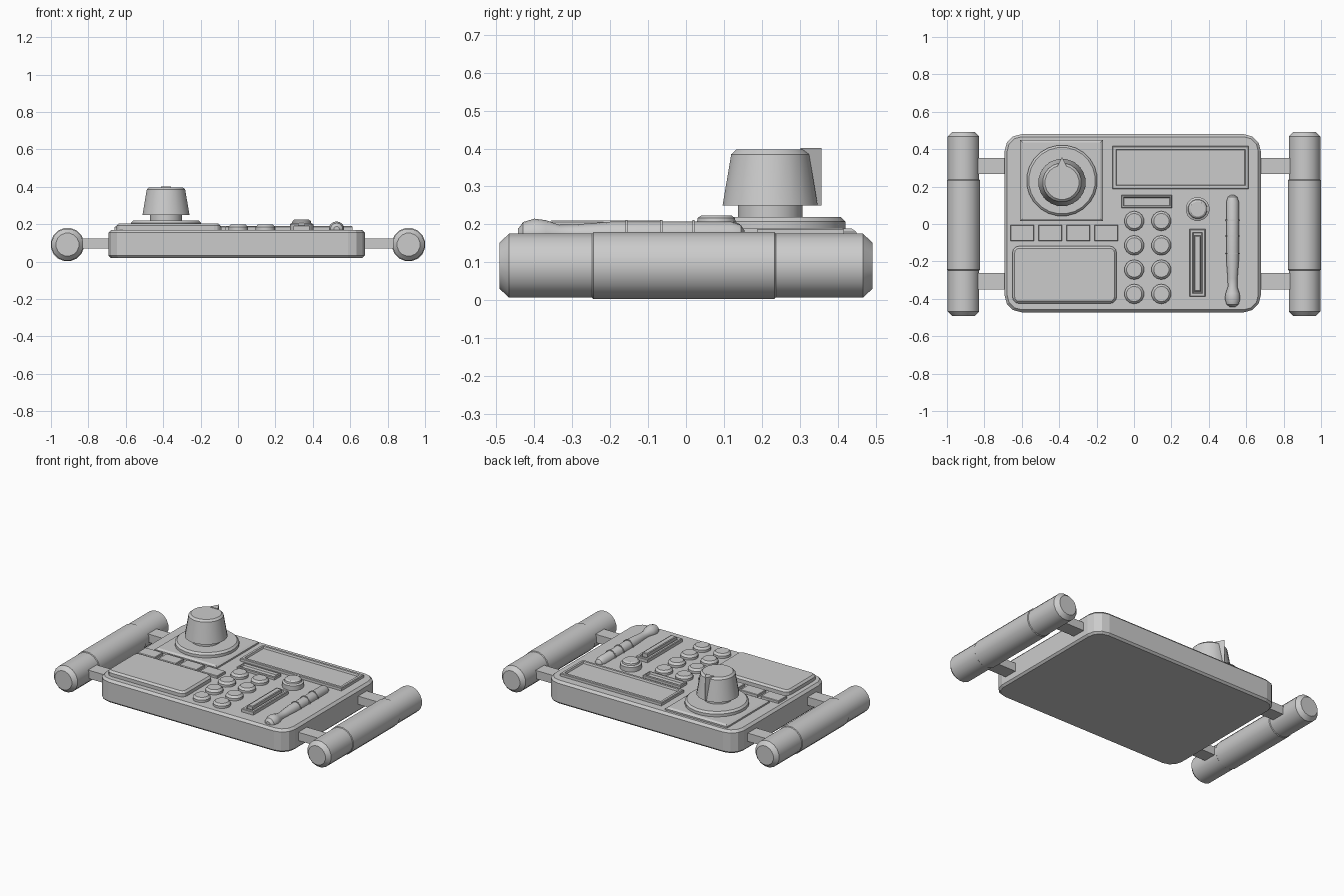
import bpy, bmesh, math
from mathutils import Matrix, Vector

if "Cube" in bpy.data.objects:
    bpy.data.objects.remove(bpy.data.objects["Cube"])


def finish(name, bm, smooth=True):
    bmesh.ops.recalc_face_normals(bm, faces=bm.faces)
    me = bpy.data.meshes.new(name)
    bm.to_mesh(me)
    bm.free()
    ob = bpy.data.objects.new(name, me)
    bpy.context.collection.objects.link(ob)
    if smooth:
        bpy.ops.object.select_all(action='DESELECT')
        ob.select_set(True)
        bpy.context.view_layer.objects.active = ob
        bpy.ops.object.shade_smooth_by_angle(angle=math.radians(35))
    return ob


def outline(x0, x1, y0, y1, r, segs):
    """Rounded rectangle, counter-clockwise."""
    if r <= 0:
        return [(x0, y0), (x1, y0), (x1, y1), (x0, y1)]
    pts = []
    for i, (cx, cy) in enumerate([(x1 - r, y1 - r), (x0 + r, y1 - r),
                                  (x0 + r, y0 + r), (x1 - r, y0 + r)]):
        for k in range(segs + 1):
            a = math.pi / 2 * (i + k / segs)
            pts.append((cx + r * math.cos(a), cy + r * math.sin(a)))
    return pts


def skin(name, rings, smooth=False):
    """Bridge equal-sized rings of points and cap both ends."""
    bm = bmesh.new()
    vs = [[bm.verts.new(p) for p in ring] for ring in rings]
    n = len(vs[0])
    for a, b in zip(vs, vs[1:]):
        for i in range(n):
            j = (i + 1) % n
            bm.faces.new((a[i], a[j], b[j], b[i]))
    bm.faces.new(vs[0][::-1])
    bm.faces.new(vs[-1])
    return finish(name, bm, smooth)


def panel(name, box, levels, r=0.0, segs=3):
    """Stacked rounded rectangle: levels are (inset, z)."""
    x0, x1, y0, y1 = box
    return skin(name, [[(x, y, z) for x, y in
                        outline(x0 + d, x1 - d, y0 + d, y1 - d, max(r - d, 0.004) if r else 0, segs)]
                       for d, z in levels])


def lathe(name, origin, profile, n, axis='Z'):
    """Turned part: profile is (radius, height along axis)."""
    rot = Matrix.Rotation(-math.pi / 2, 4, 'X') if axis == 'Y' else Matrix()
    o = Vector(origin)
    return skin(name, [[o + rot @ Vector((r * math.cos(2 * math.pi * (k + .5) / n),
                                          r * math.sin(2 * math.pi * (k + .5) / n), h))
                        for k in range(n)] for r, h in profile], True)


# Main case
panel("case", (-0.692, 0.678, -0.472, 0.48),
      [(0.012, 0.02), (0, 0.032), (0, 0.155), (0.014, 0.17)], 0.09, 3)

# Side grips, sleeves and brackets
for s, side in ((-1, "left"), (1, "right")):
    lathe(side + "_grip", (s * 0.912, 0, 0.091),
          [(0.062, -0.492), (0.086, -0.467), (0.086, 0.467), (0.062, 0.492)], 16, 'Y')
    lathe(side + "_grip_sleeve", (s * 0.912, 0, 0.091),
          [(0.086, -0.248), (0.09, -0.244), (0.09, 0.233), (0.086, 0.237)], 16, 'Y')
    xs = sorted((s * 0.66, s * 0.88))
    for y, end in ((-0.305, "front"), (0.31, "rear")):
        panel(f"{side}_{end}_bracket", (*xs, y - 0.044, y + 0.044), [(0, 0.07), (0, 0.124)])

# Large dial on its plate
panel("dial_plate", (-0.61, -0.165, 0.015, 0.45),
      [(0, 0.16), (0, 0.18), (0.013, 0.189)])
lathe("dial_disc", (-0.385, 0.232, 0),
      [(0.19, 0.18), (0.19, 0.207), (0.178, 0.219)], 24)
lathe("dial_stem", (-0.385, 0.222, 0), [(0.086, 0.21), (0.086, 0.26)], 20)
lathe("dial_knob", (-0.385, 0.222, 0),
      [(0.127, 0.25), (0.104, 0.385), (0.091, 0.397)], 20)
skin("dial_pointer", [[(-0.413, 0.302, z), (-0.357, 0.302, z), (-0.385, 0.357, z)]
                      for z in (0.25, 0.401)])


# Screens with a raised rim and sunken face
def screen(name, box, top, rim):
    panel(name, box, [(0, 0.16), (0, top - 0.004), (0.004, top), (rim, top), (rim + 0.004, top - 0.012)])


screen("display", (-0.115, 0.613, 0.187, 0.417), 0.19, 0.018)
screen("status_strip", (-0.067, 0.203, 0.085, 0.154), 0.188, 0.01)

# Touch pad and key row
panel("touch_pad", (-0.65, -0.093, -0.425, -0.118),
      [(0, 0.16), (0, 0.192), (0.012, 0.204)], 0.035, 3)
for i in range(4):
    x = -0.598 + i * 0.15
    panel(f"key_{i + 1}", (x - 0.063, x + 0.063, -0.092, -0.006),
          [(0, 0.16), (0, 0.184), (0.003, 0.187)])

# Round button grid
for c, x in enumerate((0.001, 0.146)):
    for r in range(4):
        lathe(f"button_{c}_{r}", (x, 0.016 - 0.13 * r, 0),
              [(0.053, 0.16), (0.053, 0.185), (0.041, 0.198)], 14)

# Domed push button
lathe("push_button", (0.34, 0.08, 0),
      [(0.064, 0.16), (0.064, 0.2), (0.052, 0.206), (0.05, 0.217), (0.04, 0.224)], 16)

# Slider
screen("slider_frame", (0.297, 0.382, -0.388, -0.028), 0.193, 0.017)
panel("slider_bar", (0.322, 0.358, -0.36, -0.062), [(0, 0.16), (0, 0.206), (0.004, 0.21)])

# Turned lever lying on the case, with two rings
lathe("lever", (0.527, 0, 0.173),
      [(0.015, -0.443), (0.033, -0.43), (0.042, -0.4), (0.038, -0.37), (0.026, -0.335),
       (0.027, -0.29), (0.034, -0.2), (0.034, 0.12), (0.025, 0.145), (0.01, 0.155)], 14, 'Y')
for y in (-0.065, -0.157, 0.02):
    lathe("lever_ring", (0.527, y, 0.173), [(0.039, -0.003), (0.039, 0.003)], 14, 'Y')
